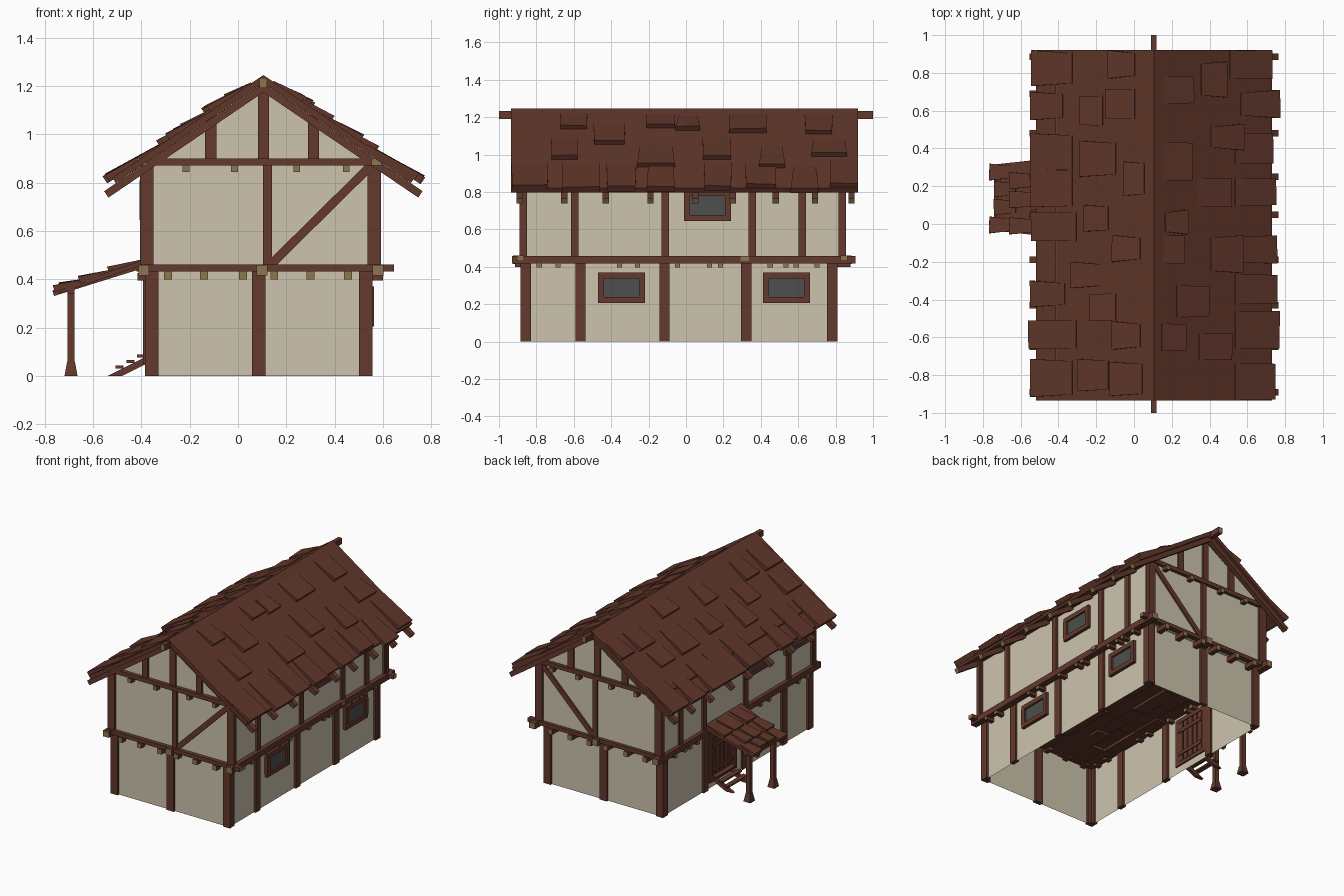
import bpy, bmesh, math, random
from mathutils import Vector

random.seed(4)


def material(name, col):
    m = bpy.data.materials.new(name)
    m.diffuse_color = (*col, 1)
    return m


PLASTER = material("cream plaster", (0.61, 0.55, 0.42))
WOOD = material("brown timber", (0.125, 0.041, 0.025))
SHINGLE = material("roof shingle", (0.118, 0.037, 0.023))
CUT = material("cut timber end", (0.26, 0.18, 0.08))
GLASS = material("grey glass", (0.075, 0.078, 0.077))


def hexa(bm, p, ends=False):
    """Six-sided block: p[0:4] is the ring at one end, p[4:8] at the other."""
    v = [bm.verts.new(q) for q in p]
    rings = [(0, 1, 2, 3), (7, 6, 5, 4)] + [(i, i + 4, (i + 1) % 4 + 4, (i + 1) % 4) for i in range(4)]
    fs = [bm.faces.new([v[i] for i in r]) for r in rings]
    if ends:
        fs[0].material_index = fs[1].material_index = 1
    return fs


def box(bm, x0, x1, y0, y1, z0, z1):
    return hexa(bm, [(x, y, z) for z in (z0, z1) for x, y in ((x0, y0), (x1, y0), (x1, y1), (x0, y1))])


def beam(bm, a, b, w, h, ends=True):
    """Squared timber from a to b; w is its level width, h its depth."""
    a, b = Vector(a), Vector(b)
    d = (b - a).normalized()
    s = d.cross(Vector((0, 0, 1))).normalized() * w / 2
    t = s.cross(d).normalized() * h / 2
    hexa(bm, [c + o for c in (a, b) for o in (-s - t, s - t, s + t, -s + t)], ends)


def extrude_profile(bm, pts, y0, y1):
    r = [[bm.verts.new((x, y, z)) for x, z in pts] for y in (y0, y1)]
    n = len(pts)
    bm.faces.new(r[0])
    bm.faces.new(r[1][::-1])
    for i in range(n):
        bm.faces.new((r[0][i], r[1][i], r[1][(i + 1) % n], r[0][(i + 1) % n]))


def finish(name, bm, *mats):
    bmesh.ops.recalc_face_normals(bm, faces=bm.faces)
    me = bpy.data.meshes.new(name)
    bm.to_mesh(me)
    bm.free()
    for m in mats:
        me.materials.append(m)
    bpy.context.collection.objects.link(bpy.data.objects.new(name, me))


CX, TOP, SL = 0.105, 1.245, 0.68     # ridge position, height and roof slope
GX0, GX1, GY0, GY1 = -0.37, 0.54, -0.87, 0.795   # ground floor walls
UX0, UX1, UY0, UY1 = -0.385, 0.57, -0.875, 0.84  # upper floor walls

# plaster walls: open-bottomed ground floor, gabled upper floor
bm = bmesh.new()
fs = box(bm, GX0, GX1, GY0, GY1, 0, 0.44)
bmesh.ops.delete(bm, geom=fs[:2], context='FACES_ONLY')
finish("ground_walls", bm, PLASTER)
bm = bmesh.new()
extrude_profile(bm, [(UX0, 0.44), (UX1, 0.44), (UX1, 0.885), (CX, 1.205), (UX0, 0.885)], UY0, UY1)
finish("upper_walls", bm, PLASTER)

# floor planks seen through the open base
bm = bmesh.new()
for i in range(9):
    x = GX0 + 0.005 + i * 0.1
    y = GY0 + 0.01
    while y < GY1 - 0.02:
        e = min(y + random.uniform(0.2, 0.45), GY1 - 0.01)
        box(bm, x, x + 0.095, y, e - 0.006, 0.405 + random.uniform(0, 0.02), 0.438)
        y = e
finish("floor_planks", bm, SHINGLE)

# posts on all four sides
bm = bmesh.new()
for y, out in ((GY0, -1), (GY1, 1)):
    for x in (-0.357, 0.085, 0.528):
        box(bm, x - 0.028, x + 0.028, y - 0.015, y + 0.015, 0, 0.44)
for x in (GX0, GX1):
    for y in (-0.857, -0.565, -0.115, 0.322, 0.782):
        box(bm, x - 0.015, x + 0.015, y - 0.027, y + 0.027, 0, 0.44)
for y in (UY0, UY1):
    for x, w in ((-0.377, 0.028), (0.122, 0.018), (0.563, 0.028)):
        box(bm, x - w, x + w, y - 0.015, y + 0.015, 0.45, 0.88)
    for x, z in ((-0.113, 1.08), (0.105, 1.2), (0.313, 1.08)):
        box(bm, x - 0.023, x + 0.023, y - 0.013, y + 0.013, 0.89, z)
    beam(bm, (0.135, y, 0.46), (0.55, y, 0.87), 0.024, 0.036, False)
for x in (UX0, UX1):
    for y in (-0.87, -0.595, -0.11, 0.355, 0.622, 0.835):
        box(bm, x - 0.015, x + 0.015, y - 0.02, y + 0.02, 0.45, 0.89)
finish("wall_posts", bm, WOOD)

# horizontal beams with pale sawn ends
bm = bmesh.new()
for y in (UY0 - 0.01, UY1 + 0.005):
    beam(bm, (-0.41, y, 0.446), (0.645, y, 0.446), 0.036, 0.028)
    beam(bm, (-0.41, y, 0.885), (0.58, y, 0.885), 0.034, 0.03)
for x in (UX0 - 0.005, UX1 + 0.01):
    beam(bm, (x, -0.93, 0.437), (x, 0.905, 0.437), 0.045, 0.042)
    beam(bm, (x - 0.007, -0.915, 0.885), (x - 0.007, 0.88, 0.885), 0.042, 0.03)
beam(bm, (0.1, -0.925, 0.437), (0.1, 0.885, 0.437), 0.046, 0.044)
beam(bm, (-0.42, 0.315, 0.445), (0.61, 0.315, 0.445), 0.045, 0.026)
beam(bm, (CX, -1, 1.212), (CX, 1, 1.212), 0.03, 0.042)
finish("frame_beams", bm, WOOD, CUT)

# short joist ends below each storey
bm = bmesh.new()
for y, out in ((UY0, -0.04), (UY1, 0.04)):
    for x in (-0.29, -0.14, 0.02, 0.15, 0.3, 0.455):
        beam(bm, (x, y - out * 1.5, 0.416), (x, y + out, 0.416), 0.033, 0.034)
    for x in (-0.215, -0.015, 0.243, 0.448):
        beam(bm, (x, y - out, 0.858), (x, y + out, 0.858), 0.028, 0.03)
for x, out in ((UX0, -0.03), (UX1, 0.03)):
    for y in (-0.785, -0.685, -0.355, -0.26, -0.045, 0.125, 0.185, 0.45, 0.535, 0.59, 0.7):
        beam(bm, (x - out * 2, y, 0.41), (x + out, y, 0.41), 0.028, 0.03)
finish("joist_ends", bm, WOOD, CUT)

# main roof slabs
bm = bmesh.new()
E = 0.625
extrude_profile(bm, [(CX, TOP), (CX + E, TOP - SL * E), (CX + E - 0.014, TOP - SL * E - 0.022),
                     (CX, TOP - 0.032), (CX - E + 0.014, TOP - SL * E - 0.022), (CX - E, TOP - SL * E)], -0.935, 0.92)
finish("roof_slabs", bm, SHINGLE)

# rafters under the roof
bm = bmesh.new()
for s in (-1, 1):
    for y in (-0.89, -0.65, -0.43, -0.19, 0.05, 0.25, 0.48, 0.69, 0.885):
        beam(bm, (CX, y, TOP - 0.052), (CX + s * 0.65, y, TOP - 0.052 - SL * 0.65), 0.034, 0.032)
finish("rafters", bm, WOOD, CUT)


def shingle(bm, org, s, slope, d0, d1, y0, y1, t):
    """Wedge-shaped roof tile, thick and wider at its lower edge."""
    n = Vector((s * slope, 0, 1)).normalized()
    k = random.uniform(-0.006, 0.016)
    tw = random.uniform(-0.006, 0.006)
    pts = []
    for d, h, g in ((d0, 0.004, k), (d1, t, 0)):
        p = Vector((org[0] + s * d, 0, org[1] - slope * d))
        ya, yb = Vector((0, y0 + g, 0)), Vector((0, y1 - g, 0))
        pts += [p + ya - n * 0.008, p + yb - n * 0.008, p + yb + n * (h + tw * (g == 0)), p + ya + n * h]
    hexa(bm, pts)


# raised tiles: distance from ridge (start, end), centre y, width
RIGHT = [(.40, .615, .845, .15), (.46, .655, .635, .15), (.43, .62, .40, .16), (.43, .635, .17, .14),
         (.43, .64, -.135, .15), (.43, .64, -.345, .15), (.43, .65, -.56, .2), (.43, .63, -.835, .19),
         (.25, .375, .765, .19), (.30, .465, .46, .14), (.23, .40, .165, .15), (.12, .28, -.41, .16),
         (.24, .40, -.65, .14), (.30, .46, -.16, .2), (.05, .20, .71, .14), (.05, .15, -.135, .15),
         (.05, .19, .33, .2), (.04, .16, -.6, .14), (.06, .17, .01, .13)]
LEFT = [(.43, .635, .825, .19), (.48, .64, .625, .15), (.43, .64, .38, .2), (.43, .64, .19, .2),
        (.41, .635, -.015, .15), (.47, .64, -.37, .14), (.41, .65, -.585, .15), (.43, .64, -.815, .2),
        (.20, .38, .345, .19), (.24, .39, -.80, .17), (.10, .24, .635, .16), (.26, .43, -.27, .14),
        (.10, .23, .845, .15), (.05, .15, .24, .18), (.07, .21, -.13, .14), (.07, .21, -.59, .15),
        (.27, .38, .60, .15), (.24, .36, .03, .14), (.06, .22, -.82, .18), (.20, .33, -.44, .14)]
bm = bmesh.new()
for s, rows in ((1, RIGHT), (-1, LEFT)):
    for d0, d1, y, w in rows:
        shingle(bm, (CX, TOP), s, SL, d0, d1, y - w / 2, y + w / 2, 0.026)
finish("roof_shingles", bm, SHINGLE)

# windows: timber surround and a thin pane, as (wall x, outward side, y, z)
fr, gl = bmesh.new(), bmesh.new()
for x, s, y, z in ((GX1, 1, -0.345, 0.287), (GX1, 1, 0.538, 0.287), (UX1, 1, 0.115, 0.727),
                   (UX0, -1, -0.22, 0.727), (UX0, -1, -0.67, 0.727)):
    xa, xb = sorted((x - s * 0.012, x + s * 0.022))
    for e in (-1, 1):
        box(fr, xa, xb, y - 0.125, y + 0.125, z + e * 0.066 - 0.016, z + e * 0.066 + 0.016)
        box(fr, xa, xb, y + e * 0.11 - 0.016, y + e * 0.11 + 0.016, z - 0.06, z + 0.06)
    xa, xb = sorted((x + s * 0.002, x + s * 0.009))
    box(gl, xa, xb, y - 0.1, y + 0.1, z - 0.055, z + 0.055)
finish("window_frames", fr, WOOD)
finish("window_panes", gl, GLASS)

# plank door with cross rails and frame, visible inside and out
DY = 0.14
bm = bmesh.new()
for i in range(5):
    y = DY - 0.096 + i * 0.048
    box(bm, GX0 - 0.012, GX0 + 0.012, y - 0.019, y + 0.019, 0.075, 0.36)
for z in (0.13, 0.3):
    box(bm, GX0 - 0.018, GX0 + 0.018, DY - 0.115, DY + 0.115, z - 0.013, z + 0.013)
for e in (-1, 1):
    box(bm, GX0 - 0.024, GX0 + 0.01, DY + e * 0.135 - 0.015, DY + e * 0.135 + 0.015, 0.05, 0.39)
box(bm, GX0 - 0.024, GX0 + 0.01, DY - 0.15, DY + 0.15, 0.365, 0.395)
box(bm, GX0 - 0.024, GX0 + 0.01, DY - 0.15, DY + 0.15, 0.05, 0.075)
finish("door", bm, WOOD)

# entrance steps
bm = bmesh.new()
for e in (-1, 1):
    y = DY + e * 0.09
    hexa(bm, [(x, yy, z) for yy in (y - 0.012, y + 0.012)
              for x, z in ((-0.54, 0), (-0.48, 0), (-0.37, 0.055), (-0.37, 0.085))])
for x in (-0.49, -0.445, -0.4):
    z = (x + 0.54) * 0.5 + 0.012
    box(bm, x - 0.017, x + 0.017, DY - 0.11, DY + 0.11, z - 0.006, z + 0.006)
finish("entrance_steps", bm, WOOD)

# porch posts with flared feet, and their carrying beams
bm = bmesh.new()
for y in (DY - 0.135, DY + 0.135):
    box(bm, -0.706, -0.676, y - 0.015, y + 0.015, 0.05, 0.365)
    hexa(bm, [(-0.691 + a * r, y + b * r, z) for r, z in ((0.027, 0), (0.016, 0.06))
              for a, b in ((-1, -1), (1, -1), (1, 1), (-1, 1))])
    beam(bm, (-0.765, y, 0.342), (-0.38, y, 0.462), 0.026, 0.024, False)
beam(bm, (-0.691, DY - 0.18, 0.352), (-0.691, DY + 0.18, 0.352), 0.028, 0.024, False)
finish("porch_frame", bm, WOOD)

# porch roof slab and tiles
bm = bmesh.new()
PO, PS = (-0.375, 0.485), 0.34
hexa(bm, [(x, DY + s * w, z + h) for x, z, w in ((-0.375, 0.485, 0.215), (-0.74, 0.361, 0.175))
          for s, h in ((-1, -0.02), (1, -0.02), (1, 0), (-1, 0))])
for d0, d1, w, offs in ((0.26, 0.385, 0.088, (-0.145, 0.135)), (0.25, 0.36, 0.085, (-0.05, 0.045)),
                        (0.14, 0.28, 0.09, (-0.15, -0.01, 0.09)), (0.02, 0.16, 0.1, (-0.11, 0.03, 0.15))):
    for o in offs:
        shingle(bm, PO, -1, PS, d0, d1, DY + o - w / 2, DY + o + w / 2, 0.022)
finish("porch_roof", bm, SHINGLE)
